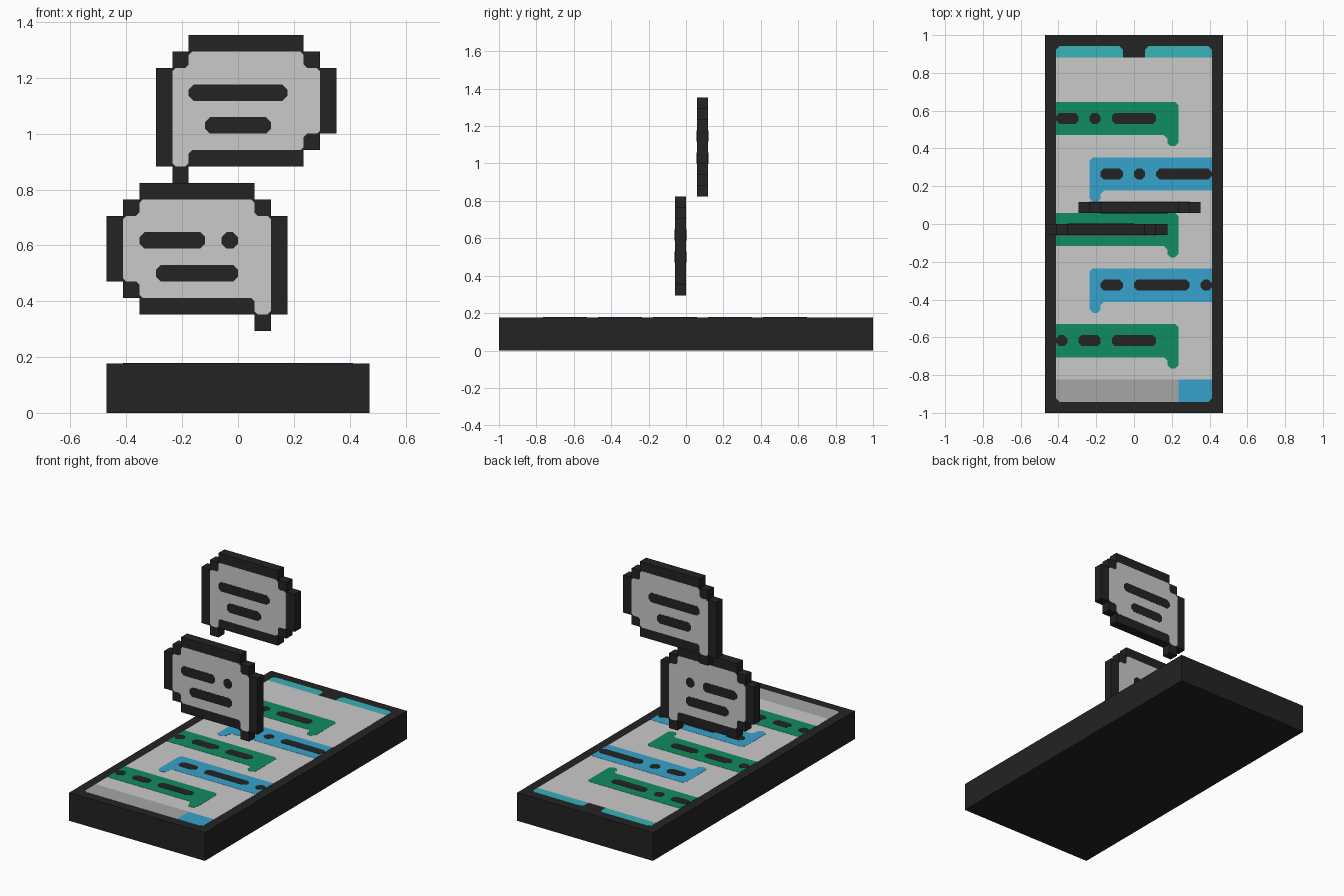
import bpy, bmesh
from mathutils import Vector

if "Cube" in bpy.data.objects:
    bpy.data.objects.remove(bpy.data.objects["Cube"])

U = 1 / 17          # one block of the model
H = 0.001           # plate step height


def material(name, rgb):
    m = bpy.data.materials.new(name)
    lin = [(c / 255 / 12.92) if c < 10 else ((c / 255 + 0.055) / 1.055) ** 2.4 for c in rgb]
    m.diffuse_color = (*lin, 1)
    m.use_nodes = True
    m.node_tree.nodes["Principled BSDF"].inputs["Base Color"].default_value = m.diffuse_color
    return m


DARK = material("charcoal", (35, 35, 35))
GREY = material("light_grey", (202, 202, 202))
MID = material("mid_grey", (166, 166, 166))
GREEN = material("green", (16, 140, 96))
BLUE = material("blue", (54, 163, 205))
TEAL = material("teal", (56, 178, 184))


def rect(x0, x1, y0, y1):
    return [(x0, y0), (x1, y0), (x1, y1), (x0, y1)]


def chamfer(pts, c):
    """Cut every corner of a profile by c blocks."""
    out = []
    for i, p in enumerate(pts):
        p = Vector(p)
        for q in (Vector(pts[i - 1]), Vector(pts[(i + 1) % len(pts)])):
            out.append(tuple(p + (q - p).normalized() * c))
    return out


def prism(name, loops, place, h0, h1, mat):
    """Extrude profiles (in blocks) from h0 to h1 through a placing function."""
    bm = bmesh.new()
    for pts in loops:
        low, high = ([bm.verts.new(place(x * U, y * U, h)) for x, y in pts] for h in (h0, h1))
        bm.faces.new(low[::-1])
        bm.faces.new(high)
        n = len(pts)
        for i in range(n):
            j = (i + 1) % n
            bm.faces.new((low[i], low[j], high[j], high[i]))
    bmesh.ops.recalc_face_normals(bm, faces=bm.faces)
    me = bpy.data.meshes.new(name)
    bm.to_mesh(me)
    bm.free()
    me.materials.append(mat)
    ob = bpy.data.objects.new(name, me)
    bpy.context.collection.objects.link(ob)
    return ob


def flat(x, y, h):
    return (x, y, 3 * U + h)


# Phone body and screen plates
prism("phone_body", [rect(-8, 8, -17, 17)], lambda x, y, h: (x, y, h), 0, 3 * U, DARK)
prism("screen", [rect(-7, 7, -14, 15)], flat, -H, H, GREY)
C = 0.3
prism("status_bar", [[(-7, 15), (-1, 15), (-1, 16 - C), (-1 - C, 16), (-7 + C, 16), (-7, 16 - C)],
                     [(1, 15), (7, 15), (7, 16 - C), (7 - C, 16), (1 + C, 16), (1, 16 - C)]],
      flat, -H, H, TEAL)
prism("input_field", [[(-7 + C, -16), (4, -16), (4, -14), (-7, -14), (-7, -16 + C)]], flat, -H, H, MID)
prism("send_button", [[(4, -16), (7 - C, -16), (7, -16 + C), (7, -14), (4, -14)]], flat, -H, H, BLUE)

# Chat messages on the screen: side (1 = from left edge), top row, dashes
messages = [(1, 11, [(-7, -5), (-4, -3), (-2, 2)]),
            (-1, 6, [(-3, -1), (0, 1), (2, 7)]),
            (1, 1, [(-7, -6), (-5, -2), (-1, 2)]),
            (-1, -4, [(-3, -1), (0, 5), (6, 7)]),
            (1, -9, [(-7, -6), (-5, -3), (-2, 2)])]
for i, (s, t, dashes) in enumerate(messages):
    shape = [(-7, t - 3), (3 - C, t - 3), (3, t - 3 - C), (3, t - 4 + C), (3 + C, t - 4),
             (4 - C, t - 4), (4, t - 4 + C), (4, t - C), (4 - C, t), (-7, t)]
    prism(f"message_{i + 1}", [[(s * x, y) for x, y in shape]], flat, -H, 2 * H,
          GREEN if s > 0 else BLUE)
    prism(f"message_dashes_{i + 1}", [chamfer(rect(a, b, t - 2, t - 1), C) for a, b in dashes],
          flat, -H, 3 * H, DARK)

# Floating speech bubbles: the lower one mirrors the upper one
OUTLINE = [(-4, 14), (-3, 14), (-3, 15), (4, 15), (4, 16), (5, 16), (5, 17), (6, 17), (6, 21),
           (5, 21), (5, 22), (4, 22), (4, 23), (-3, 23), (-3, 22), (-4, 22), (-4, 21), (-5, 21),
           (-5, 15), (-4, 15)]
PANEL = [(-4, 15), (-3, 15), (-3, 16), (4, 16), (4, 17), (5, 17), (5, 21), (4, 21), (4, 22),
         (-3, 22), (-3, 21), (-4, 21)]


def bubble(name, y0, warp, dashes):
    front = lambda x, z, h: (x, y0 * U - h, z)
    back = lambda x, z, h: (x, (y0 + 1) * U + h, z)
    prism(name + "_frame", [[warp(*p) for p in OUTLINE]], front, 0, -U, DARK)
    for side, place in (("front", front), ("back", back)):
        prism(f"{name}_panel_{side}", [chamfer([warp(*p) for p in PANEL], 0.2)],
              place, -H, H, GREY)
        prism(f"{name}_dashes_{side}", [chamfer(rect(*d), C) for d in dashes],
              place, -H, 2 * H, DARK)


bubble("upper_bubble", 1, lambda x, z: (x, z), [(-3, 3, 19, 20), (-2, 2, 17, 18)])
bubble("lower_bubble", -1, lambda x, z: (-2 - x, z - 9),
       [(-6, -2, 10, 11), (-1, 0, 10, 11), (-5, 0, 8, 9)])
